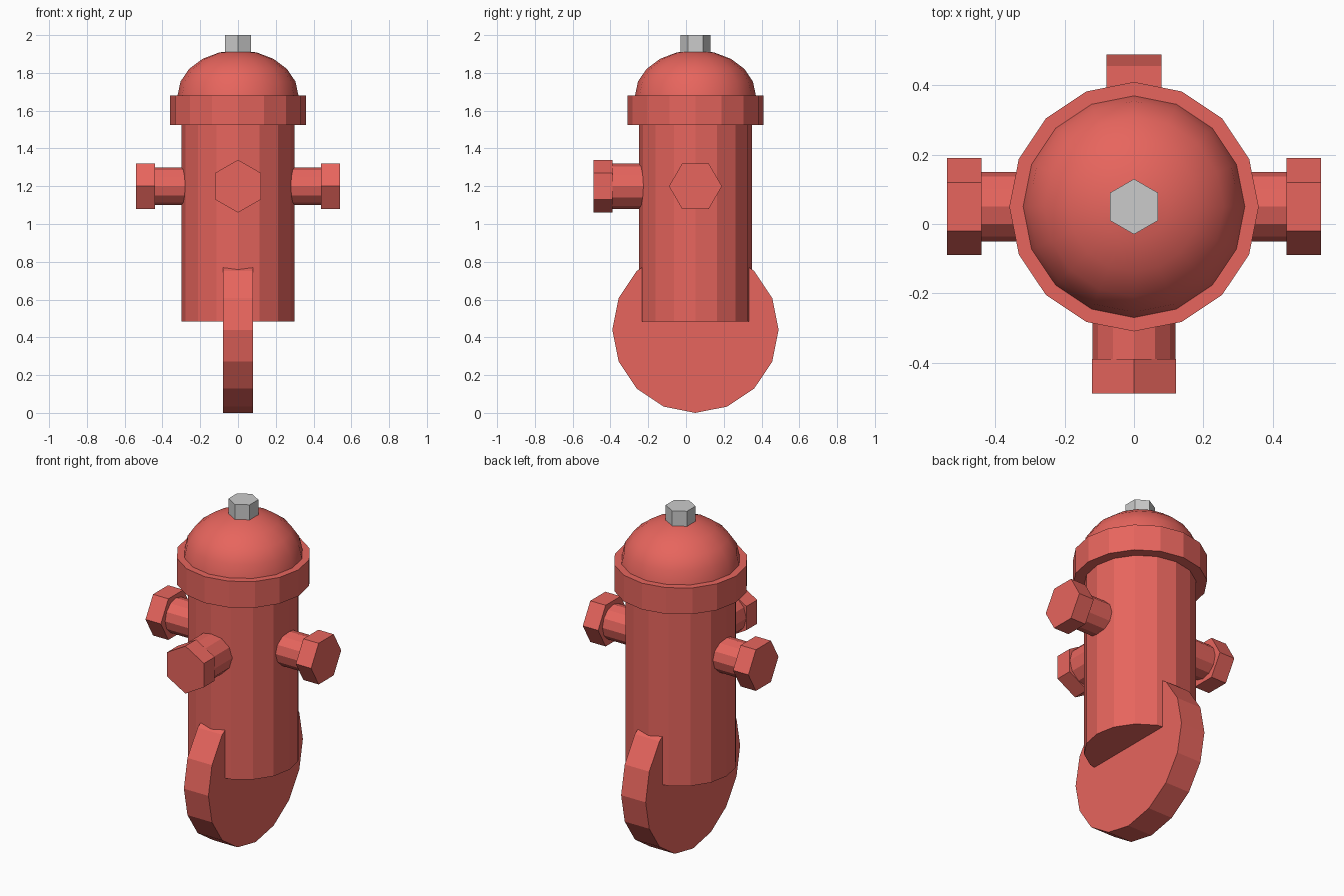
import bpy, bmesh
from math import pi, cos, sin, radians
from mathutils import Matrix

if "Cube" in bpy.data.objects:
    bpy.data.objects.remove(bpy.data.objects["Cube"])

CY = 0.05  # y of the main axis
red = bpy.data.materials.new("red_paint")
red.diffuse_color = (0.8, 0.13, 0.11, 1)
red.use_nodes = True
red.node_tree.nodes["Principled BSDF"].inputs["Base Color"].default_value = red.diffuse_color

ROT = {'X': Matrix.Rotation(pi / 2, 3, 'Y'),
       'Y': Matrix.Rotation(-pi / 2, 3, 'X'),
       'Z': Matrix.Identity(3)}


def finish(name, bm, mat):
    bmesh.ops.recalc_face_normals(bm, faces=bm.faces)
    me = bpy.data.meshes.new(name)
    bm.to_mesh(me)
    bm.free()
    if mat:
        me.materials.append(mat)
    ob = bpy.data.objects.new(name, me)
    bpy.context.collection.objects.link(ob)
    return ob


def lathe(name, sides, profile, axis='Z', center=(0, CY, 0), mat=red):
    """Closed faceted solid from (radius, position) pairs along an axis."""
    bm = bmesh.new()
    rings = []
    for r, h in profile:
        # first corner on the local y axis
        rings.append([bm.verts.new((r * sin(2 * pi * i / sides),
                                    r * cos(2 * pi * i / sides), h))
                      for i in range(sides)])
    for a, b in zip(rings, rings[1:]):
        for i in range(sides):
            j = (i + 1) % sides
            bm.faces.new((a[i], a[j], b[j], b[i]))
    bm.faces.new(rings[0])
    bm.faces.new(rings[-1])
    bmesh.ops.transform(bm, verts=bm.verts,
                        matrix=Matrix.Translation(center) @ ROT[axis].to_4x4())
    return finish(name, bm, mat)


def prism(name, sides, r, lo, hi, **kw):
    return lathe(name, sides, [(r, lo), (r, hi)], **kw)


# Barrel, flange and upright foot disc
prism("barrel", 16, 0.30, 0.485, 1.55)
prism("flange", 16, 0.36, 1.525, 1.68)
prism("foot_disc", 16, 0.44, -0.08, 0.08, axis='X', center=(0, CY, 0.44))

# Smooth flattened dome
dome = lathe("dome", 16, [(0.32 * cos(radians(a)), 1.68 + 0.24 * sin(radians(a)))
                          for a in (0, 18, 36, 54, 72, 89.9)])
for p in dome.data.polygons:
    p.use_smooth = True
bm = bmesh.new()
bm.from_mesh(dome.data)
for e in bm.edges:
    e.smooth = e.calc_face_angle(0) < radians(50)
bm.to_mesh(dome.data)
bm.free()

# Grey top nut
prism("top_nut", 6, 0.08, 1.89, 2.0, mat=None)

# Side outlets with hex caps
for side, s in (("left", -1), ("right", 1)):
    prism(side + "_outlet_pipe", 12, 0.10, s * 0.2, s * 0.45, axis='X', center=(0, CY, 1.2))
    prism(side + "_outlet_cap", 6, 0.14, s * 0.44, s * 0.54, axis='X', center=(0, CY, 1.2))

# Front outlet with hex cap
prism("front_outlet_pipe", 12, 0.12, -0.40, -0.12, axis='Y', center=(0, 0, 1.2))
prism("front_outlet_cap", 6, 0.14, -0.49, -0.39, axis='Y', center=(0, 0, 1.2))
